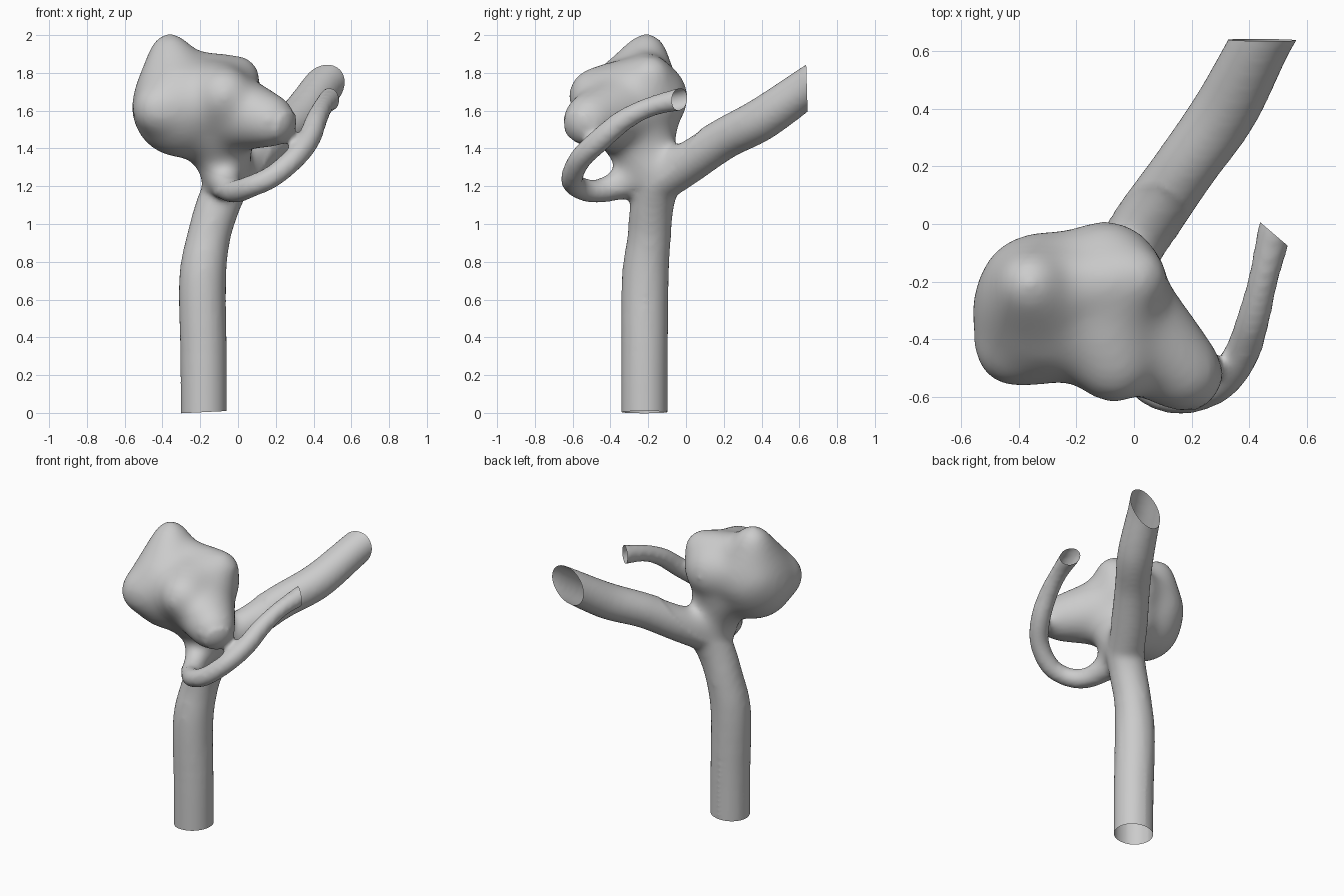
import bpy, bmesh
from mathutils import Vector, Matrix

if "Cube" in bpy.data.objects:
    bpy.data.objects.remove(bpy.data.objects["Cube"])

bm = bmesh.new()


def blob(c, r):
    """Ellipsoid added to the rough body; r is a number or three radii."""
    r = (r, r, r) if isinstance(r, (int, float)) else r
    m = Matrix.Translation(c) @ Matrix.Diagonal((*r, 1))
    bmesh.ops.create_icosphere(bm, subdivisions=3, radius=1, matrix=m)


def vessel(points, steps=10):
    """Tube swept through (x, y, z, radius) points on a smooth spline."""
    p = [Vector(q) for q in points]
    p = [2 * p[0] - p[1]] + p + [2 * p[-1] - p[-2]]
    for a, b, c, d in zip(p, p[1:], p[2:], p[3:]):
        for i in range(steps + 1):
            t = i / steps
            q = 0.5 * (2 * b + (c - a) * t + (2 * a - 5 * b + 4 * c - d) * t**2
                       + (3 * b - a - 3 * c + d) * t**3)
            blob(q[:3], q[3])


# trunk
vessel([(-.18, -.22, -.04, .125), (-.182, -.22, .3, .126), (-.188, -.216, .7, .127),
        (-.155, -.195, .93, .117), (-.105, -.18, 1.1, .118), (-.05, -.15, 1.23, .12)])
# main branch
vessel([(-.06, -.16, 1.22, .12), (.04, .0, 1.32, .117), (.18, .2, 1.45, .112),
        (.32, .4, 1.555, .116), (.44, .63, 1.715, .108), (.48, .70, 1.76, .108)])
# thin branch
vessel([(-.09, -.24, 1.26, .11), (-.06, -.37, 1.205, .082), (-.01, -.49, 1.175, .066),
        (.07, -.58, 1.2, .061), (.18, -.603, 1.25, .061), (.3, -.555, 1.35, .062),
        (.375, -.45, 1.45, .064), (.415, -.33, 1.55, .06), (.45, -.19, 1.62, .055),
        (.487, -.035, 1.66, .062), (.505, .03, 1.675, .062)])
# neck of the sac
vessel([(-.06, -.17, 1.24, .12), (-.08, -.22, 1.36, .155), (-.13, -.26, 1.52, .22)])
# sac body
blob((-.30, -.30, 1.62), (.27, .255, .275))
blob((-.10, -.24, 1.67), (.225, .26, .22))
# swellings of the sac, each a tapered sweep out of the body
for start, end in [
        ((-.31, -.27, 1.66, .25), (-.36, -.21, 1.905, .115)),    # top peak
        ((-.32, -.23, 1.80, .13), (.0, -.19, 1.775, .125)),      # top ridge
        ((-.12, -.35, 1.65, .22), (-.07, -.475, 1.68, .155)),    # front bump
        ((-.30, -.32, 1.62, .24), (-.41, -.42, 1.61, .155)),     # front left
        ((-.38, -.20, 1.68, .155), (-.1, -.17, 1.68, .175)),     # back
        ((-.06, -.32, 1.60, .22), (.163, -.51, 1.548, .15))]:    # right lobe
    vessel([start, end])

me = bpy.data.meshes.new("rough_body")
bm.to_mesh(me)
bm.free()
rough = bpy.data.objects.new("rough_body", me)
bpy.context.collection.objects.link(rough)

# fuse and relax into one skin
rm = rough.modifiers.new("fuse", 'REMESH')
rm.mode, rm.voxel_size = 'VOXEL', .016
sm = rough.modifiers.new("relax", 'SMOOTH')
sm.factor, sm.iterations = .5, 18
skin = bpy.data.meshes.new_from_object(rough.evaluated_get(bpy.context.evaluated_depsgraph_get()))
bpy.data.objects.remove(rough)

bm = bmesh.new()
bm.from_mesh(skin)

# soften the sac further
mid = Vector((-.13, -.3, 1.66))
sac = [v for v in bm.verts if (v.co - mid).length < .5]
for _ in range(40):
    bmesh.ops.smooth_vert(bm, verts=sac, factor=.5,
                          use_axis_x=True, use_axis_y=True, use_axis_z=True)

# open the three vessel ends
for centre, normal, reach in [((-.18, -.22, .004), (.05, 0, -1), .25),
                              ((.445, .64, 1.72), (0, 1, .03), .25),
                              ((.487, -.035, 1.66), (.65, .76, 0), .16)]:
    c = Vector(centre)
    faces = [f for f in bm.faces if (f.calc_center_median() - c).length < reach]
    geom = set(faces)
    for f in faces:
        geom.update(f.edges)
        geom.update(f.verts)
    bmesh.ops.bisect_plane(bm, geom=list(geom), plane_co=c, plane_no=Vector(normal),
                           clear_outer=True)
for f in bm.faces:
    f.smooth = True
bm.to_mesh(skin)
bm.free()

vessel_obj = bpy.data.objects.new("blood_vessel_with_sac", skin)
bpy.context.collection.objects.link(vessel_obj)
